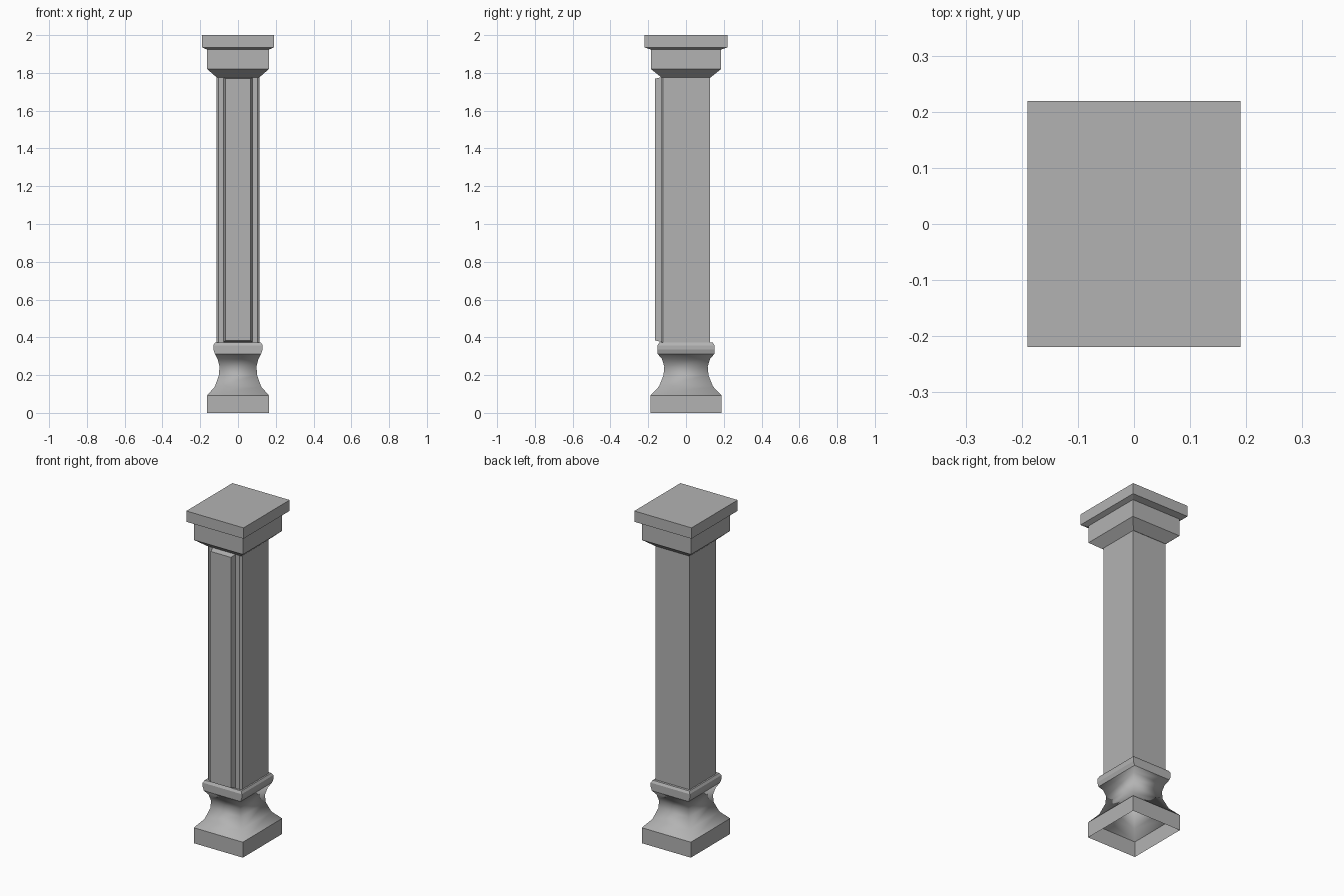
import bpy, bmesh

cube = bpy.data.objects.get("Cube")
if cube:
    bpy.data.objects.remove(cube, do_unlink=True)

stone = bpy.data.materials.new("grey_stone")
stone.use_nodes = True
colour = (0.45, 0.45, 0.45, 1)
stone.diffuse_color = colour
stone.node_tree.nodes["Principled BSDF"].inputs["Base Color"].default_value = colour


def rect(hx, hy):
    return [(-hx, -hy), (hx, -hy), (hx, hy), (-hx, hy)]


def loft(name, rings, cap_start=False, cap_end=False, smooth_z=None):
    """Skin a stack of matching outlines given as lists of 3D points."""
    bm = bmesh.new()
    loops = [[bm.verts.new(p) for p in ring] for ring in rings]
    n = len(loops[0])
    for a, b in zip(loops, loops[1:]):
        for i in range(n):
            j = (i + 1) % n
            f = bm.faces.new((a[i], a[j], b[j], b[i]))
            if smooth_z:
                z = f.calc_center_median().z
                f.smooth = smooth_z[0] < z < smooth_z[1]
    if cap_start:
        bm.faces.new(loops[0][::-1])
    if cap_end:
        bm.faces.new(loops[-1])
    mesh = bpy.data.meshes.new(name)
    bm.to_mesh(mesh)
    bm.free()
    mesh.materials.append(stone)
    obj = bpy.data.objects.new(name, mesh)
    bpy.context.collection.objects.link(obj)
    return obj


def stack(profile):
    return [[(x, y, z) for x, y in rect(hx, hy)] for hx, hy, z in profile]


# Hollow pedestal: plinth, smooth waisted neck, collar
loft("pedestal", stack([
    (0.163, 0.187, 0), (0.163, 0.187, 0.093), (0.122, 0.143, 0.14),
    (0.101, 0.119, 0.2), (0.098, 0.115, 0.245), (0.108, 0.127, 0.285),
    (0.122, 0.15, 0.312), (0.13, 0.15, 0.335), (0.13, 0.15, 0.358),
    (0.122, 0.142, 0.372)]), cap_end=True, smooth_z=(0.1, 0.31))

# Shaft with chamfered front corners
outline = [(-0.102, -0.131), (0.102, -0.131), (0.113, -0.121),
           (0.113, 0.128), (-0.113, 0.128), (-0.113, -0.121)]
loft("shaft", [[(x, y, z) for x, y in outline] for z in (0.37, 1.78)],
     cap_start=True, cap_end=True)

# Raised front panel with bevelled sides
panel = []
for y, hx, z0, z1 in ((-0.13, 0.076, 0.375, 1.777), (-0.164, 0.067, 0.384, 1.769)):
    panel.append([(-hx, y, z0), (hx, y, z0), (hx, y, z1), (-hx, y, z1)])
loft("front_panel", panel, cap_end=True)

# Capital: flare, block and top slab
loft("capital", stack([
    (0.113, 0.13, 1.776), (0.163, 0.185, 1.82), (0.163, 0.185, 1.923),
    (0.19, 0.219, 1.935), (0.19, 0.219, 2)]), cap_start=True, cap_end=True)
